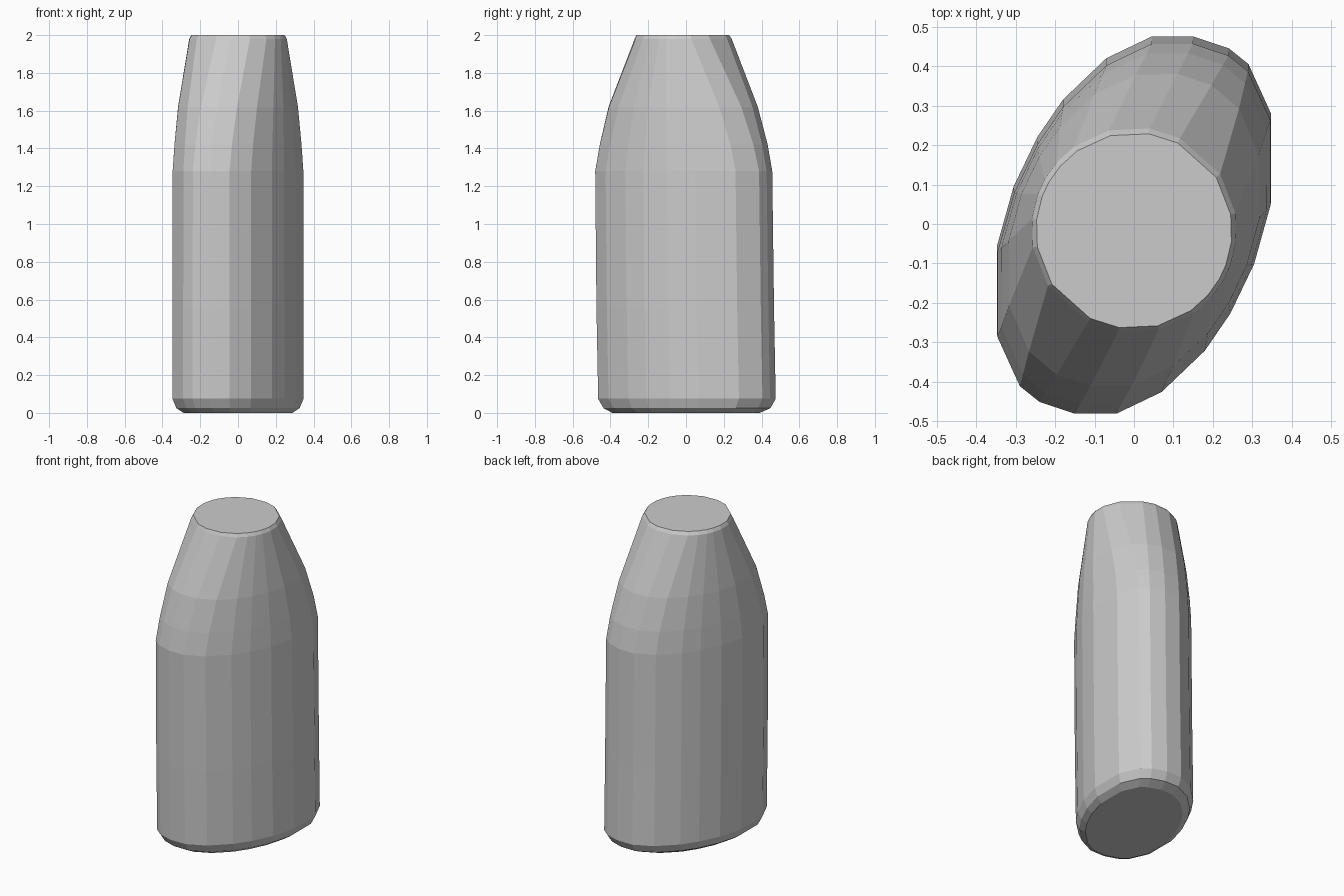
import bpy, bmesh, math
from mathutils import Vector

if "Cube" in bpy.data.objects:
    bpy.data.objects.remove(bpy.data.objects["Cube"])

# Slanted oval outline: half of it, the other half by point symmetry
half = [(0.347, 0.06), (0.347, 0.275), (0.29, 0.40), (0.24, 0.44), (0.15, 0.47),
        (0.045, 0.47), (-0.07, 0.415), (-0.18, 0.31), (-0.245, 0.215), (-0.305, 0.09)]
oval = [Vector(p) for p in half] + [-Vector(p) for p in half]
n = len(oval)

# Round neck outline, each point facing the same way as its oval partner
circle = []
for i in range(n):
    d = (oval[(i + 1) % n] - oval[i - 1]).normalized()
    circle.append(Vector((d.y, -d.x)))

# Rings: height, blend from oval to circle, scale, y shift
rings = [(0.0, 0, 0.83, 0.0), (0.025, 0, 0.94, 0.005), (0.075, 0, 1.0, 0.005),
         (0.55, 0, 1.0, -0.004), (1.28, 0, 0.997, -0.012), (1.42, 0.12, 1.0, -0.012),
         (1.62, 0.37, 1.01, -0.015), (1.98, 1, 1.0, -0.015), (2.0, 1, 0.955, -0.017)]
NECK_R = 0.26

bm = bmesh.new()
loops = []
for z, t, s, dy in rings:
    pts = [o.lerp(c * NECK_R, t) * s for o, c in zip(oval, circle)]
    loops.append([bm.verts.new((p.x, p.y + dy, z)) for p in pts])

# Walls, base and lid
for a, b in zip(loops, loops[1:]):
    for i in range(n):
        j = (i + 1) % n
        bm.faces.new((a[i], a[j], b[j], b[i]))
bm.faces.new(loops[0][::-1])
bm.faces.new(loops[-1])
bmesh.ops.recalc_face_normals(bm, faces=bm.faces)

mesh = bpy.data.meshes.new("bottle_body")
bm.to_mesh(mesh)
bm.free()
bottle = bpy.data.objects.new("bottle_body", mesh)
bpy.context.collection.objects.link(bottle)
